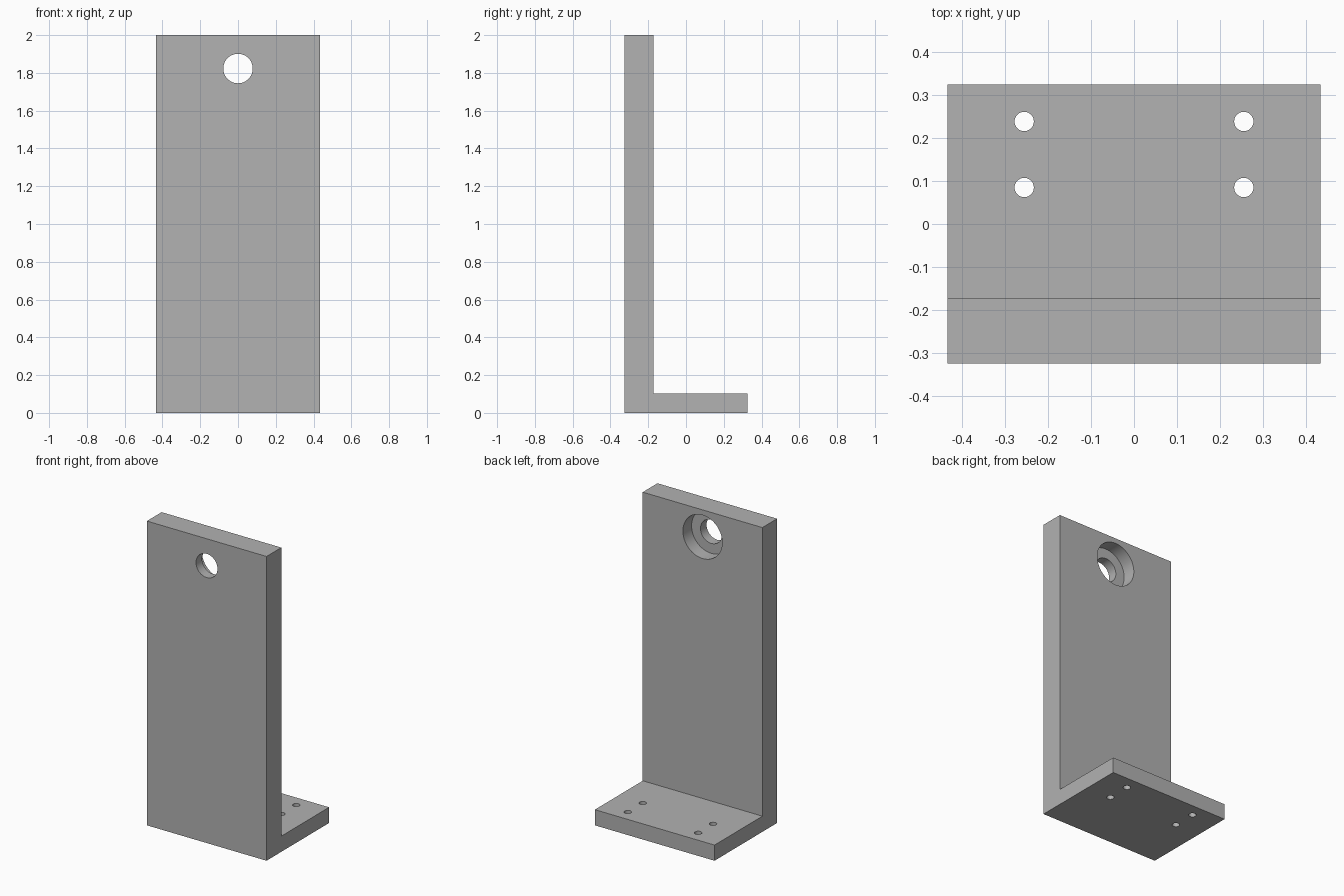
import bpy
import bmesh
import math
from mathutils import Matrix

cube = bpy.data.objects.get("Cube")
if cube:
    bpy.data.objects.remove(cube, do_unlink=True)

WIDTH, HEIGHT = 0.87, 2.0
FRONT, WALL_BACK, BACK = -0.325, -0.172, 0.325
FOOT = 0.103
HOLE_Z = 1.823

grey = bpy.data.materials.new("plain grey")
grey.use_nodes = True
colour = (0.445, 0.445, 0.445, 1)
grey.diffuse_color = colour
grey.node_tree.nodes["Principled BSDF"].inputs["Base Color"].default_value = colour


def make_object(name, bm):
    bmesh.ops.recalc_face_normals(bm, faces=bm.faces)
    mesh = bpy.data.meshes.new(name)
    bm.to_mesh(mesh)
    bm.free()
    mesh.materials.append(grey)
    obj = bpy.data.objects.new(name, mesh)
    bpy.context.collection.objects.link(obj)
    return obj


def drill(target, name, radius, depth, centre, along_y=False):
    """Cut a round hole through the target."""
    bm = bmesh.new()
    turn = Matrix.Rotation(math.pi / 2, 4, "X") if along_y else Matrix()
    bmesh.ops.create_cone(bm, cap_ends=True, segments=64, radius1=radius,
                          radius2=radius, depth=depth,
                          matrix=Matrix.Translation(centre) @ turn)
    cutter = make_object(name, bm)
    cutter.hide_render = True
    mod = target.modifiers.new(name, "BOOLEAN")
    mod.operation = "DIFFERENCE"
    mod.solver = "EXACT"
    mod.object = cutter
    bpy.context.view_layer.objects.active = target
    bpy.ops.object.modifier_apply(modifier=mod.name)
    bpy.data.objects.remove(cutter, do_unlink=True)


# L-shaped side profile extruded across the width
profile = [(FRONT, 0), (BACK, 0), (BACK, FOOT),
           (WALL_BACK, FOOT), (WALL_BACK, HEIGHT), (FRONT, HEIGHT)]
bm = bmesh.new()
side = bm.faces.new([bm.verts.new((-WIDTH / 2, y, z)) for y, z in profile])
ext = bmesh.ops.extrude_face_region(bm, geom=[side])
verts = [v for v in ext["geom"] if isinstance(v, bmesh.types.BMVert)]
bmesh.ops.translate(bm, verts=verts, vec=(WIDTH, 0, 0))
bracket = make_object("angle_bracket", bm)

# Upright: through hole with a wide counterbore from the back
drill(bracket, "upright_hole", 0.078, 0.5, (0, -0.25, HOLE_Z), True)
bore_depth = 0.09
drill(bracket, "upright_counterbore", 0.143, 2 * bore_depth,
      (0, WALL_BACK, HOLE_Z), True)

# Foot: four screw holes
for x in (-0.256, 0.256):
    for y in (0.085, 0.239):
        drill(bracket, "screw_hole", 0.0225, 0.4, (x, y, 0.05))

bpy.ops.object.select_all(action="DESELECT")
bracket.select_set(True)
bpy.context.view_layer.objects.active = bracket
bpy.ops.object.shade_smooth_by_angle(angle=math.radians(30))
